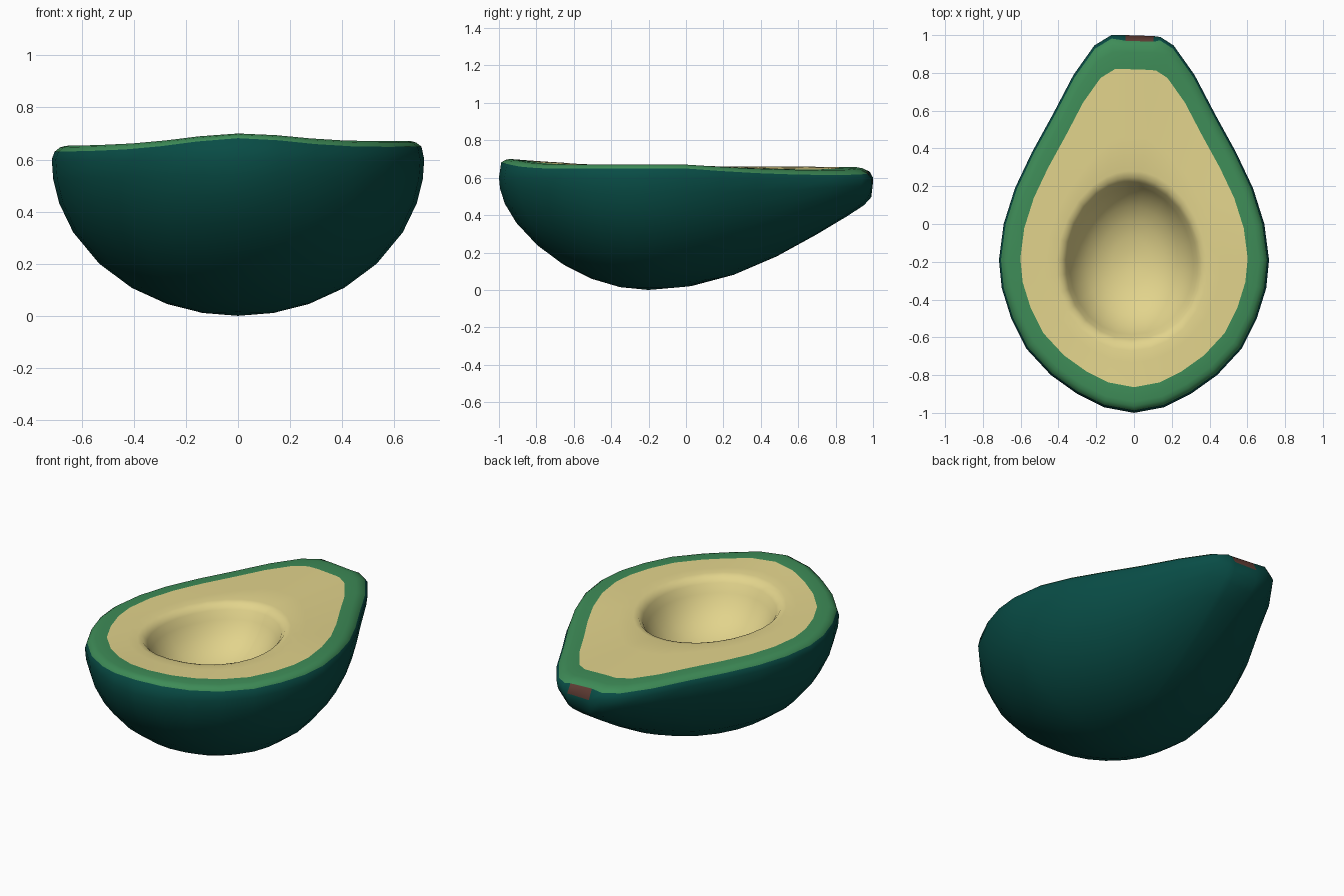
import bpy, bmesh, math

if "Cube" in bpy.data.objects:
    bpy.data.objects.remove(bpy.data.objects["Cube"])

COLOURS = [("dark_green_skin", (0.0025, 0.072, 0.06)),
           ("green_rim", (0.048, 0.262, 0.096)),
           ("cream_flesh", (0.76, 0.655, 0.262)),
           ("brown_stem_scar", (0.115, 0.045, 0.034))]
SKIN, RIM, FLESH, STEM = range(4)

# Right half of the pear outline, front to shoulder, mirrored to the left
half = [(.16, -.97), (.30, -.90), (.44, -.80), (.57, -.66), (.65, -.50), (.70, -.34),
        (.715, -.19), (.69, 0), (.63, .19), (.54, .38), (.43, .58), (.32, .79), (.21, .945)]
tip = [(.14, .99), (.105, .995), (-.045, 1), (-.12, 1)]
outline = [(0, -1)] + half + tip + [(-x, y) for x, y in reversed(half)]
CY = -0.2
N = len(outline)


def is_scar(p):
    return p in tip[1:3]


def top_z(x, y):
    """Gently wavy height of the cut surface."""
    z = 0.662 + 0.014 * x
    if y < 0:
        return z + 0.043 * y * y * math.exp(-(x / 0.33) ** 2)
    return z - 0.006 * y * y - 0.11 * max(x, 0) * y


def half_width(y):
    pts = [(0, -1)] + half + [tip[0], (.13, 1)]
    for (xa, ya), (xb, yb) in zip(pts, pts[1:]):
        if ya <= y <= yb:
            return xa + (xb - xa) * (y - ya) / (yb - ya)
    return 0.13


def scaled(s, cy=CY):
    return [(x * s, cy + (y - cy) * s) for x, y in outline]


def under_z(x, y):
    """Half-elliptical underside, more conical towards the neck."""
    back = y > CY
    t = (y - CY) / 1.2 if back else (CY - y) / 0.8
    depth = math.sqrt(max(0, 1 - t * t)) * (1 - (0.45 if back else 0.18) * t * t)
    if back:
        depth += 0.12 * t ** 8
    r = min(1, abs(x) / half_width(y))
    return 0.6 * (1 - depth * math.sqrt(1 - r * r))


def under_ring(s):
    return [(x, y, under_z(x, y)) for x, y in scaled(s)]


def pit_ring(f, drop):
    """One ring of the egg-shaped hollow left by the stone."""
    pts = []
    for ox, oy in outline:
        r = math.hypot(ox, oy - CY)
        c, s = ox / r, (oy - CY) / r
        k = 1 / math.hypot(c / 0.355, s / 0.425) * f
        x, y = -0.012 + c * k * (1 - 0.06 * s), -0.195 + s * k
        pts.append((x, y, top_z(x, y) - drop))
    return pts


# Rings run from the bottom, round the rim, over the flesh and into the hollow
rings = [(under_ring(s), SKIN) for s in (.19, .38, .57, .745, .885, .96, .992)]
rings.append(([(x, y, 0.575 if is_scar((x, y)) else 0.6) for x, y in outline], SKIN))
rings.append(([(x, y - (0.012 if is_scar(o) else 0), top_z(x, y) - 0.022)
               for (x, y), o in zip(scaled(.985), outline)], SKIN))
rings.append(([(x, y, top_z(x, y) - 0.006) for x, y in scaled(.955)], RIM))
rings.append(([(x, y, top_z(x, y)) for x, y in scaled(.925)], RIM))
edge = [(x, y, top_z(x, y)) for x, y in scaled(.842, -.14)]
rings.append((edge, RIM))
lip = pit_ring(1.12, 0)
for t in (.33, .67):
    mid = [(a[0] + (b[0] - a[0]) * t, a[1] + (b[1] - a[1]) * t) for a, b in zip(edge, lip)]
    rings.append(([(x, y, top_z(x, y)) for x, y in mid], FLESH))
for f, drop in ((1.12, 0), (1.04, .008), (.98, .035), (.92, .085), (.82, .145),
                (.68, .2), (.5, .242), (.3, .268), (.12, .278)):
    rings.append((pit_ring(f, drop), FLESH))

bm = bmesh.new()
loops = [[bm.verts.new(p) for p in pts] for pts, _ in rings]
for k in range(1, len(loops)):
    for i in range(N):
        j = (i + 1) % N
        f = bm.faces.new((loops[k - 1][i], loops[k - 1][j], loops[k][j], loops[k][i]))
        f.material_index = rings[k][1]
        # Stem scar on the blunt neck end
        if k == 8 and is_scar(outline[i]) and is_scar(outline[j]):
            f.material_index = STEM
# Close the underside and the floor of the hollow
for loop, p, mat in ((loops[0], (0, CY, 0), SKIN), (loops[-1], (-.012, -.195, .382), FLESH)):
    centre = bm.verts.new(p)
    for i in range(N):
        bm.faces.new((loop[i], loop[(i + 1) % N], centre)).material_index = mat
bmesh.ops.recalc_face_normals(bm, faces=bm.faces)

mesh = bpy.data.meshes.new("avocado_half")
bm.to_mesh(mesh)
bm.free()
for name, rgb in COLOURS:
    m = bpy.data.materials.new(name)
    m.diffuse_color = (*rgb, 1)
    m.use_nodes = True
    m.node_tree.nodes["Principled BSDF"].inputs["Base Color"].default_value = m.diffuse_color
    mesh.materials.append(m)
obj = bpy.data.objects.new("avocado_half", mesh)
bpy.context.collection.objects.link(obj)
bpy.context.view_layer.objects.active = obj
obj.select_set(True)
bpy.ops.object.shade_smooth_by_angle(angle=math.radians(60))
